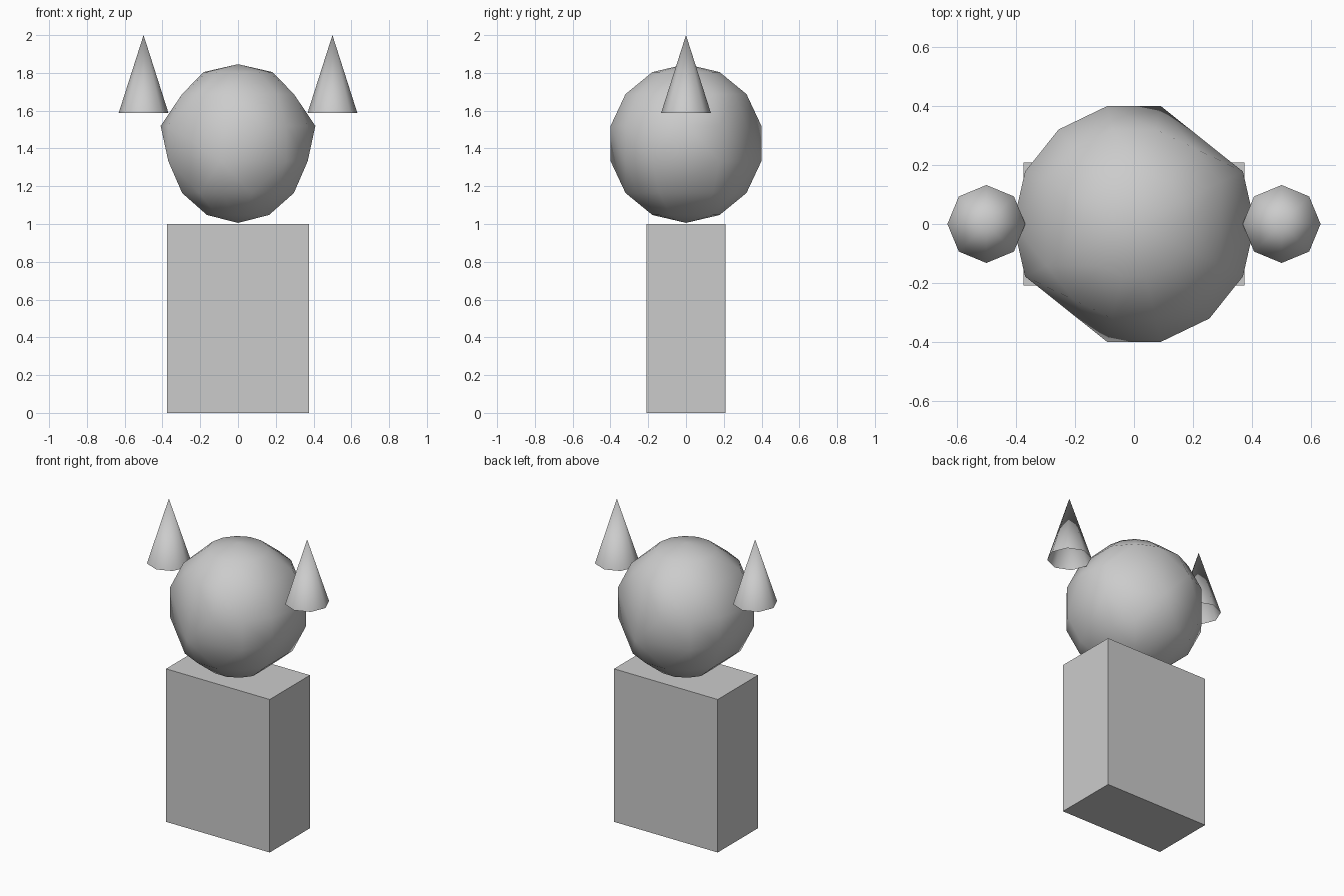
import bpy, bmesh
from math import pi
from mathutils import Matrix, Vector

cube = bpy.data.objects.get("Cube")
if cube:
    bpy.data.objects.remove(cube, do_unlink=True)

# One plain grey for everything
GREY = (0.6, 0.6, 0.6, 1)
grey = bpy.data.materials.new("light_grey")
grey.use_nodes = True
grey.diffuse_color = GREY
grey.node_tree.nodes["Principled BSDF"].inputs["Base Color"].default_value = GREY


def add_part(name, bm, location, smooth):
    mesh = bpy.data.meshes.new(name)
    for face in bm.faces:
        face.smooth = smooth
    bm.to_mesh(mesh)
    bm.free()
    mesh.materials.append(grey)
    obj = bpy.data.objects.new(name, mesh)
    obj.location = location
    bpy.context.collection.objects.link(obj)
    return obj


# Block body
bm = bmesh.new()
bmesh.ops.create_cube(bm, size=1, matrix=Matrix.Diagonal((0.75, 0.416, 1, 1)))
add_part("body", bm, (0, 0, 0.5), False)

# Faceted head: rings of corners, some left out for broader facets.
# The pattern of (ring, step) gaps repeats after each half turn.
RADIUS, RINGS = 0.42, 7
GAPS = {(2, 0), (4, 0), (5, 0), (6, 0), (3, 2), (4, 2), (3, 3), (4, 4)}
bm = bmesh.new()
for ring in range(RINGS + 1):
    tilted = Matrix.Rotation(pi * ring / RINGS, 3, "Y") @ Vector((0, 0, RADIUS))
    at_pole = ring in (0, RINGS)
    for step in range(1 if at_pole else 2 * RINGS):
        if (ring, step % RINGS) not in GAPS:
            bm.verts.new(Matrix.Rotation(pi * step / RINGS, 3, "Z") @ tilted)
bmesh.ops.convex_hull(bm, input=bm.verts)
bmesh.ops.recalc_face_normals(bm, faces=bm.faces)
add_part("head", bm, (0, 0, 1.426), True)

# Pair of open cone ears
for side, x in (("left", 0.5), ("right", -0.5)):
    bm = bmesh.new()
    bmesh.ops.create_cone(bm, cap_ends=False, segments=8,
                          radius1=0.132, radius2=0, depth=0.413)
    bmesh.ops.remove_doubles(bm, verts=bm.verts, dist=0.001)
    add_part(side + "_ear", bm, (x, 0, 1.7935), True)
